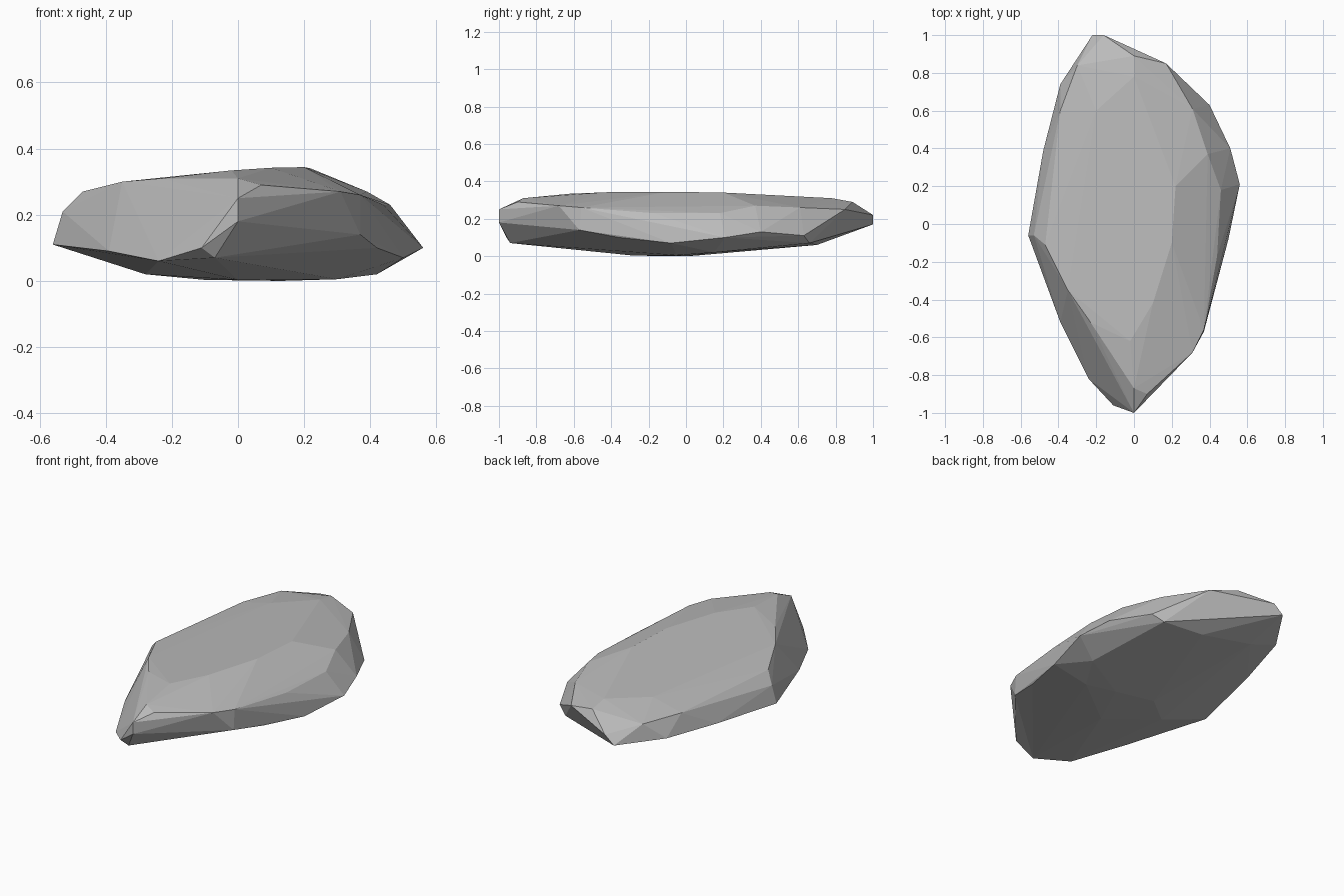
import bpy
import bmesh

default_cube = bpy.data.objects.get("Cube")
if default_cube:
    bpy.data.objects.remove(default_cube, do_unlink=True)


def make_material(name, colour):
    material = bpy.data.materials.new(name)
    material.use_nodes = True
    material.diffuse_color = colour
    shader = material.node_tree.nodes["Principled BSDF"]
    shader.inputs["Base Color"].default_value = colour
    shader.inputs["Roughness"].default_value = 1
    return material


def hull_object(name, rings, unit, material):
    """Wrap rings of points in one faceted skin."""
    mesh = bpy.data.meshes.new(name)
    skin = bmesh.new()
    for ring in rings:
        for x, y, z in ring:
            skin.verts.new((x * unit, y * unit, z * unit))
    hull = bmesh.ops.convex_hull(skin, input=skin.verts)
    unused = {v for v in hull["geom_interior"] + hull["geom_unused"]
              if isinstance(v, bmesh.types.BMVert)}
    bmesh.ops.delete(skin, geom=list(unused), context="VERTS")
    # Merge nearly flat triangles into broad chipped facets
    bmesh.ops.dissolve_limit(skin, angle_limit=0.02,
                             verts=skin.verts, edges=skin.edges)
    bmesh.ops.recalc_face_normals(skin, faces=skin.faces)
    skin.to_mesh(mesh)
    skin.free()
    mesh.materials.append(material)
    for polygon in mesh.polygons:
        polygon.use_smooth = False
    stone = bpy.data.objects.new(name, mesh)
    bpy.context.collection.objects.link(stone)
    return stone


# Widest outline of the slab, clockwise from the back
belt = [
    (-22, 100, 17), (-16, 100, 22), (17, 85, 25), (40, 63, 11),
    (51, 40, 13), (56, 21, 10), (50, -8, 7), (42, -36, 10),
    (37, -57, 14), (0, -100, 18), (-11, -96, 10), (-24, -82, 6),
    (-39, -52, 9), (-56, -6, 11), (-48, 39, 14), (-39, 74, 16),
]

# Rim where the sides turn into the upper face
shoulder = [
    (39, 37, 27), (31, 61, 26), (46, 18, 23), (44, -17, 23),
    (37, -56, 26), (31, -68, 27), (7, -90, 29), (0, -100, 25),
    (0, -87, 31), (-23, -52, 31), (-35, -35, 30), (-47, -11, 27),
    (-53, -6, 21), (-39, 60, 26), (-30, 84, 26),
]

# Gently domed upper face
crown = [
    (22, 20, 34), (20, -10, 34.4), (10, -42, 34.2), (-2, -62, 33.4),
    (0, 78, 31), (10, 47, 32.6), (-20, 60, 30.5), (0, 89, 29),
]

# Shallow underside that the slab rests on
base = [
    (13, 0, 0), (0, -28, 0.3), (-10, 5, 0.3), (30, -5, 0.5),
    (42, 15, 2), (-28, -10, 2), (10, 70, 6), (34, 66, 7),
    (-5, -60, 4), (-7, -94, 7), (-20, 75, 9),
]

grey = make_material("stone grey", (0.5, 0.5, 0.5, 1))
hull_object("flat_stone", [belt, shoulder, crown, base], 0.01, grey)
